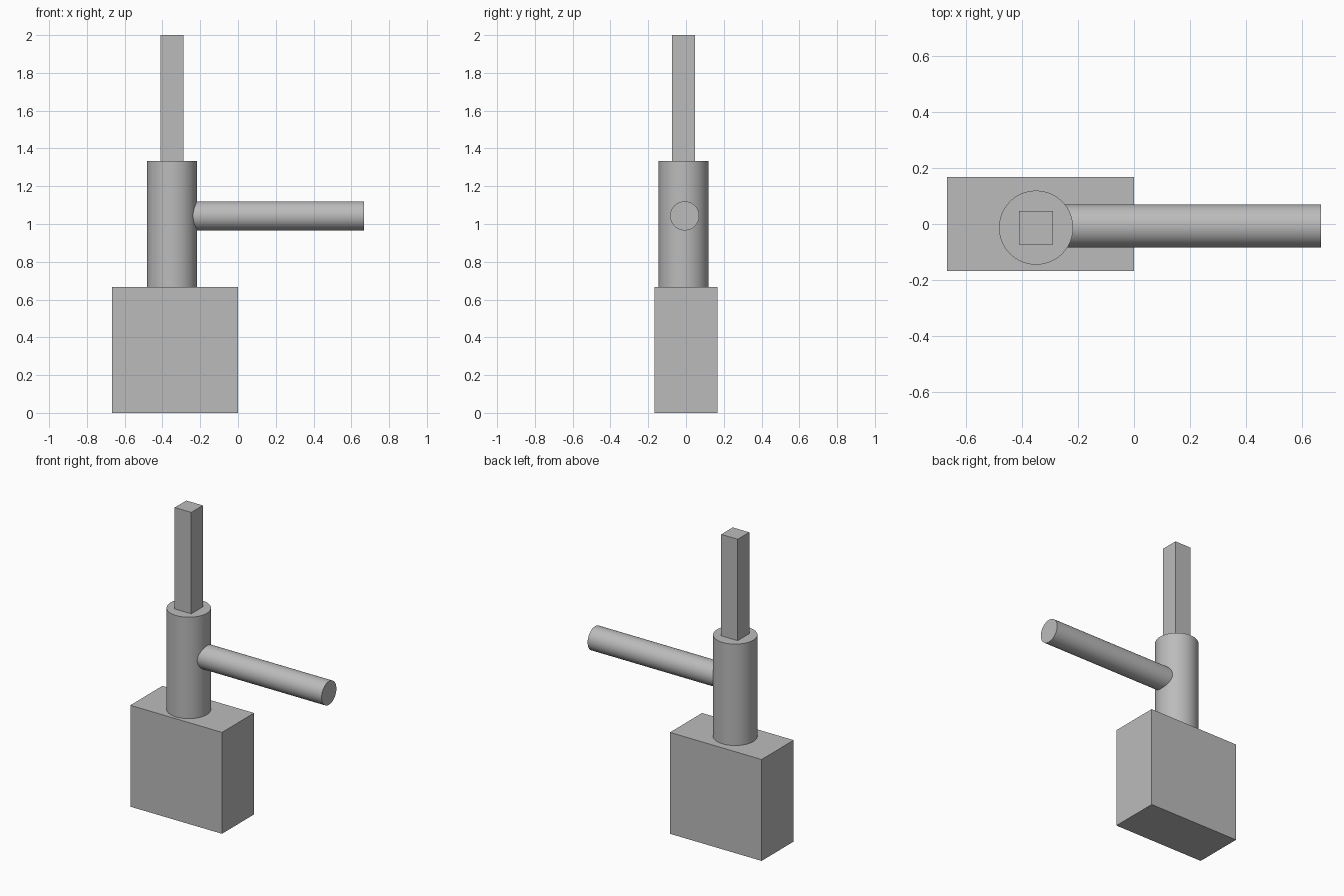
import bpy
import math

cube = bpy.data.objects.get("Cube")
if cube:
    bpy.data.objects.remove(cube, do_unlink=True)

GREY = (0.5, 0.5, 0.5, 1)
grey = bpy.data.materials.new("plain_grey")
grey.use_nodes = True
grey.diffuse_color = GREY
grey.node_tree.nodes["Principled BSDF"].inputs["Base Color"].default_value = GREY


def finish(name):
    obj = bpy.context.object
    obj.name = name
    obj.data.materials.append(grey)
    return obj


def box(name, centre, size):
    bpy.ops.mesh.primitive_cube_add(size=1, location=centre)
    obj = finish(name)
    obj.scale = size
    bpy.ops.object.transform_apply(location=False, rotation=False)
    return obj


def rod(name, centre, radius, length, rotation=(0, 0, 0)):
    bpy.ops.mesh.primitive_cylinder_add(
        vertices=96, radius=radius, depth=length, location=centre, rotation=rotation)
    obj = finish(name)
    bpy.ops.object.shade_smooth_by_angle(angle=math.radians(30))
    return obj


third = 2 / 3
column_x, column_y = -0.349, -0.013

# Block, column and square post stacked in three equal heights
box("base_block", (-third / 2, 0, third / 2), (third, third / 2, third))
rod("column", (column_x, column_y, third * 1.5), 0.132, third)
box("square_post", (column_x, column_y, third * 2.5), (0.12, 0.12, third))

# Horizontal arm, its inner end buried in the column
arm_start = column_x + 0.05
rod("side_arm", ((arm_start + third) / 2, -0.007, 1.043), 0.077,
    third - arm_start, (0, math.pi / 2, 0))
